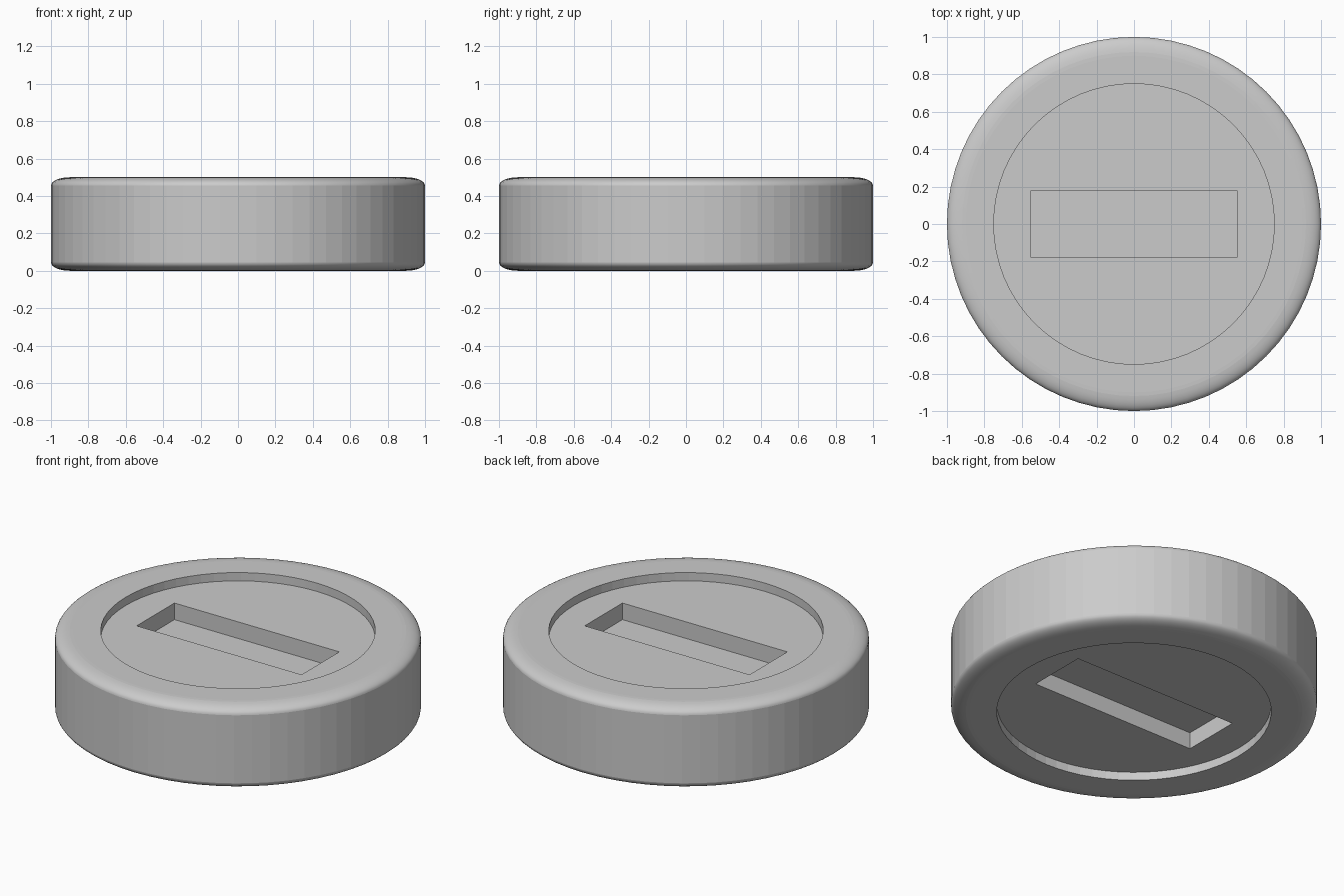
import bpy, bmesh, math

if "Cube" in bpy.data.objects:
    bpy.data.objects.remove(bpy.data.objects["Cube"])

SEGMENTS = 64
HEIGHT = 0.50
EDGE_W, EDGE_H = 0.10, 0.045      # rounded edge, wider than tall
RECESS_R, RECESS_D = 0.75, 0.05   # round recess on both faces
SLOT_X, SLOT_Y, SLOT_D = 1.10, 0.36, 0.10
EDGE_STEPS = 8


def half_profile():
    """Recess wall and rounded edge of the upper half, from the inside out."""
    points = [(RECESS_R, HEIGHT - RECESS_D), (RECESS_R, HEIGHT)]
    for i in range(EDGE_STEPS + 1):
        a = math.radians(90 * (1 - i / EDGE_STEPS))
        points.append((1 - EDGE_W + EDGE_W * math.cos(a),
                       HEIGHT - EDGE_H + EDGE_H * math.sin(a)))
    return points


def make_disc():
    upper = half_profile()
    profile = upper + [(r, HEIGHT - z) for r, z in reversed(upper)]
    bm = bmesh.new()
    rings = []
    for r, z in profile:
        rings.append([bm.verts.new((r * math.cos(2 * math.pi * i / SEGMENTS),
                                    r * math.sin(2 * math.pi * i / SEGMENTS), z))
                      for i in range(SEGMENTS)])
    for low, high in zip(rings, rings[1:]):
        for i in range(SEGMENTS):
            j = (i + 1) % SEGMENTS
            bm.faces.new((low[i], high[i], high[j], low[j]))
    # recess floors
    bm.faces.new(rings[0])
    bm.faces.new(list(reversed(rings[-1])))
    bmesh.ops.recalc_face_normals(bm, faces=bm.faces)
    # only the rounded edges are smooth, walls stay faceted
    for face in bm.faces:
        face.normal_update()
        face.smooth = 0.01 < abs(face.normal.z) < 0.999
    mesh = bpy.data.meshes.new("disc")
    bm.to_mesh(mesh)
    bm.free()
    disc = bpy.data.objects.new("disc", mesh)
    bpy.context.collection.objects.link(disc)
    return disc


def cut_slot(target, name, z_low, z_high):
    bpy.ops.mesh.primitive_cube_add(size=1, location=(0, 0, (z_low + z_high) / 2))
    cutter = bpy.context.object
    cutter.name = name
    cutter.scale = (SLOT_X, SLOT_Y, z_high - z_low)
    cutter.hide_render = True
    mod = target.modifiers.new(name, 'BOOLEAN')
    mod.operation = 'DIFFERENCE'
    mod.solver = 'EXACT'
    mod.object = cutter
    bpy.context.view_layer.objects.active = target
    bpy.ops.object.modifier_apply(modifier=mod.name)
    bpy.data.objects.remove(cutter)


# round disc with recessed faces
disc = make_disc()

# rectangular slots in both recess floors
depth = RECESS_D + SLOT_D
cut_slot(disc, "top_slot", HEIGHT - depth, HEIGHT + 0.1)
cut_slot(disc, "bottom_slot", -0.1, depth)
